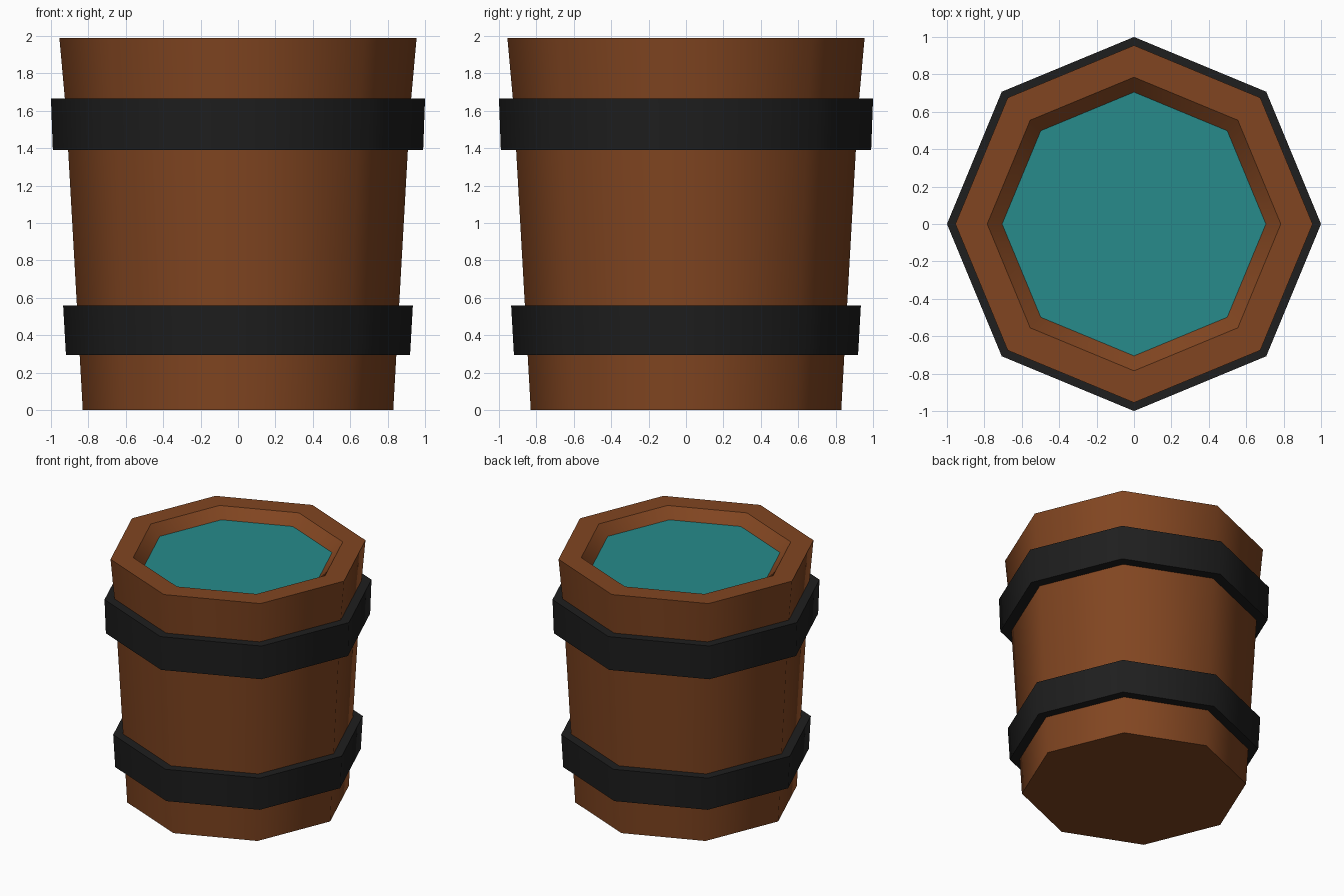
import bpy, bmesh
from math import cos, sin, tau

if "Cube" in bpy.data.objects:
    bpy.data.objects.remove(bpy.data.objects["Cube"])

SIDES = 8


def material(name, rgb):
    mat = bpy.data.materials.new(name)
    mat.diffuse_color = (*rgb, 1)
    mat.use_nodes = True
    mat.node_tree.nodes["Principled BSDF"].inputs["Base Color"].default_value = mat.diffuse_color
    return mat


def lathe(name, profile, mat, closed=False):
    """Spin (radius, z) points around z; caps both ends unless the profile is a loop."""
    bm = bmesh.new()
    rings = [[bm.verts.new((r * cos(tau * i / SIDES), r * sin(tau * i / SIDES), z))
              for i in range(SIDES)] for r, z in profile]
    pairs = list(zip(rings, rings[1:]))
    if closed:
        pairs.append((rings[-1], rings[0]))
    for a, b in pairs:
        for i in range(SIDES):
            j = (i + 1) % SIDES
            bm.faces.new((a[i], a[j], b[j], b[i])).smooth = True
    if not closed:
        bm.faces.new(rings[0][::-1])
        if len(rings) > 1:
            bm.faces.new(rings[-1])
    # Hoop-wise edges stay crisp, staves blend smoothly around
    for ring in rings:
        for i in range(SIDES):
            edge = bm.edges.get((ring[i], ring[(i + 1) % SIDES]))
            edge.smooth = False
    if len(rings) > 1:
        bmesh.ops.recalc_face_normals(bm, faces=bm.faces[:])
    else:
        bmesh.ops.reverse_faces(bm, faces=bm.faces[:])
    mesh = bpy.data.meshes.new(name)
    bm.to_mesh(mesh)
    bm.free()
    mesh.materials.append(mat)
    obj = bpy.data.objects.new(name, mesh)
    bpy.context.collection.objects.link(obj)
    return obj


wood = material("wood", (0.22, 0.06, 0.015))
iron = material("iron", (0.013, 0.013, 0.013))
teal = material("water", (0.02, 0.26, 0.26))

# Tapered body with a thick rim and a bevelled inner lip
lathe("barrel_body", [(0.83, 0), (0.92, 1.6), (0.955, 1.99),
                      (0.785, 1.99), (0.69, 1.895)], wood)

# Two iron hoops
for name, z0, z1, r0, r1 in (("lower_hoop", 0.295, 0.56, 0.92, 0.935),
                             ("upper_hoop", 1.39, 1.665, 0.99, 1.0)):
    lathe(name, [(r0, z0), (r1, z1), (r1 - 0.1, z1), (r0 - 0.1, z0)], iron, closed=True)

# Water surface just below the rim
lathe("water_surface", [(0.705, 1.91)], teal)
